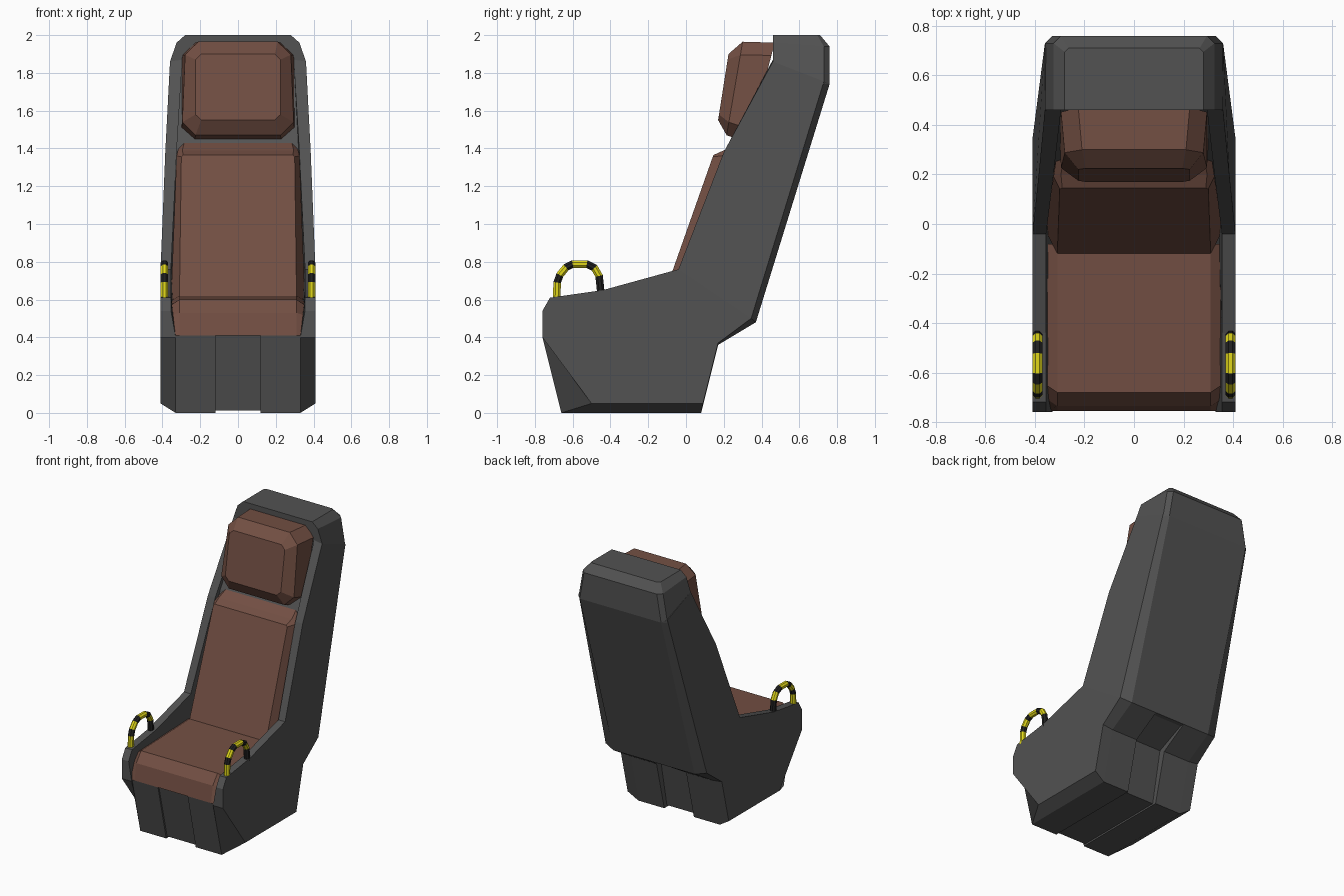
import bpy, bmesh
from mathutils import Vector

cube = bpy.data.objects.get("Cube")
if cube:
    bpy.data.objects.remove(cube)


def material(name, rgb):
    m = bpy.data.materials.new(name)
    m.use_nodes = True
    m.diffuse_color = (*rgb, 1)
    m.node_tree.nodes["Principled BSDF"].inputs["Base Color"].default_value = (*rgb, 1)
    return m


grey = material("shell grey", (0.085, 0.085, 0.085))
brown = material("cushion brown", (0.17, 0.078, 0.056))
yellow = material("stripe yellow", (0.75, 0.68, 0.01))
black = material("stripe black", (0.014, 0.014, 0.014))


def finish(name, bm, *mats):
    bmesh.ops.recalc_face_normals(bm, faces=bm.faces)
    me = bpy.data.meshes.new(name)
    bm.to_mesh(me)
    bm.free()
    for m in mats:
        me.materials.append(m)
    ob = bpy.data.objects.new(name, me)
    bpy.context.collection.objects.link(ob)
    return ob


def loft(name, rings, *mats, stripes=False):
    """Skin closed rings of points and cap both ends."""
    bm = bmesh.new()
    vs = [[bm.verts.new(p) for p in r] for r in rings]
    n = len(vs[0])
    for k, (a, b) in enumerate(zip(vs, vs[1:])):
        for i in range(n):
            j = (i + 1) % n
            f = bm.faces.new((a[i], a[j], b[j], b[i]))
            f.material_index = k % 2 if stripes else 0
    bm.faces.new(vs[0])
    bm.faces.new(vs[-1])
    return finish(name, bm, *mats)


def slab(name, x0, x1, profile, mat):
    return loft(name, [[(x, y, z) for y, z in profile] for x in (x0, x1)], mat)


def pad_ring(w_low, w_high, low, high, cut):
    """Eight-sided ring between a low and a high (y, z) edge, with cut corners."""
    lo, hi = Vector(low), Vector(high)
    step = (hi - lo).normalized() * cut
    half = [(w_low - cut, lo), (w_low, lo + step), (w_high, hi - step), (w_high - cut, hi)]
    return [(x, *p) for x, p in half] + [(-x, *p) for x, p in reversed(half)]


# Side walls: inner (x, y, z) paired with outer (x, y, z)
wall = [
    ((.33, -.66, 0), (.41, -.50, .05)),
    ((.33, .08, 0), (.41, .09, .05)),
    ((.33, .17, .36), (.41, .17, .37)),
    ((.33, .37, .48), (.41, .345, .50)),
    ((.33, .76, 1.74), (.36, .73, 1.755)),
    ((.295, .46, 1.87), (.36, .46, 1.86)),
    ((.325, .20, 1.38), (.385, .20, 1.38)),
    ((.355, -.04, .76), (.41, -.04, .76)),
    ((.355, -.44, .65), (.41, -.44, .65)),
    ((.355, -.72, .61), (.41, -.72, .61)),
    ((.355, -.76, .54), (.41, -.76, .54)),
    ((.33, -.76, .40), (.41, -.76, .40)),
]
for side, label in ((1, "left"), (-1, "right")):
    bm = bmesh.new()
    inner, outer = [[bm.verts.new((side * p[k][0], *p[k][1:])) for p in wall] for k in (0, 1)]
    for i in range(len(wall)):
        j = (i + 1) % len(wall)
        bm.faces.new((inner[i], inner[j], outer[j], outer[i]))
    for loop in (inner, outer):
        bm.faces.new(loop[:4] + loop[7:])
        bm.faces.new(loop[3:8])
    finish(label + "_side_wall", bm, grey)

# Core between the walls, with a shallow channel down the middle of the base
front = [(.48, 1.86), (.26, 1.42), (.02, .70), (0, .45), (-.755, .41)]
outline = [(-.66, 0), (.08, 0), (.17, .36), (.37, .48), (.76, 1.74)]
channel = [(-.65, .012), (.05, .012), (.125, .385), (.36, .49), (.755, 1.74)]
slab("core_left", .12, .33, outline + front, grey)
slab("core_right", -.33, -.12, outline + front, grey)
slab("core_channel", -.12, .12, channel + front[:-1] + [(-.745, .41)], grey)
slab("back_panel", -.12, .12, [(.37, .48), (.76, 1.74), (.70, 1.74), (.31, .48)], grey)


# Hood closing the top of the backrest
def hood_ring(w, y0, z0, y1, z1, cut):
    half = [(w, y0, z0), (w, y1 - cut, z1), (w - cut, y1, z1)]
    return half + [(-x, y, z) for x, y, z in reversed(half)]


loft("hood", [hood_ring(.36, .46, 1.86, .76, 1.74, .03),
              hood_ring(.325, .46, 1.96, .76, 1.94, .03),
              hood_ring(.28, .46, 2.0, .71, 2.0, .015)], grey)

# Cushions
loft("headrest", [pad_ring(.225, .225, (.17, 1.55), (.225, 1.90), .03),
                  pad_ring(.295, .28, (.215, 1.47), (.30, 1.965), .07),
                  pad_ring(.30, .295, (.33, 1.43), (.47, 1.96), .07)], brown)

loft("back_cushion", [pad_ring(.31, .30, (-.125, .60), (.145, 1.365), .01),
                      pad_ring(.355, .325, (-.04, .57), (.20, 1.39), .03),
                      pad_ring(.355, .31, (.08, .57), (.30, 1.45), .03)], brown)


def seat_ring(w, inset):
    return [(w, -.755, .41), (w, -.735 + inset, .53 - inset / 2), (w, -.68 + inset, .60 - inset),
            (w, -.08, .62 - inset), (w, -.08, .41)]


loft("seat_cushion", [seat_ring(-.355, .03), seat_ring(-.31, 0),
                      seat_ring(.31, 0), seat_ring(.355, .03)], brown)

# Striped pull handles swept along an arch
arch = [Vector(p) for p in ((-.685, .60), (-.682, .69), (-.668, .73), (-.635, .77), (-.60, .788),
                            (-.525, .788), (-.485, .768), (-.46, .725), (-.45, .63))]
section = [(.02, .008), (.02, -.008), (.008, -.02), (-.008, -.02),
           (-.02, -.008), (-.02, .008), (-.008, .02), (.008, .02)]
for side, label in ((1, "left"), (-1, "right")):
    rings = []
    for i, p in enumerate(arch):
        t = (arch[min(i + 1, len(arch) - 1)] - arch[max(i - 1, 0)]).normalized()
        n = Vector((-t.y, t.x))
        rings.append([(side * .39 + a, *(p + n * b)) for a, b in section])
    loft(label + "_handle", rings, yellow, black, stripes=True)
